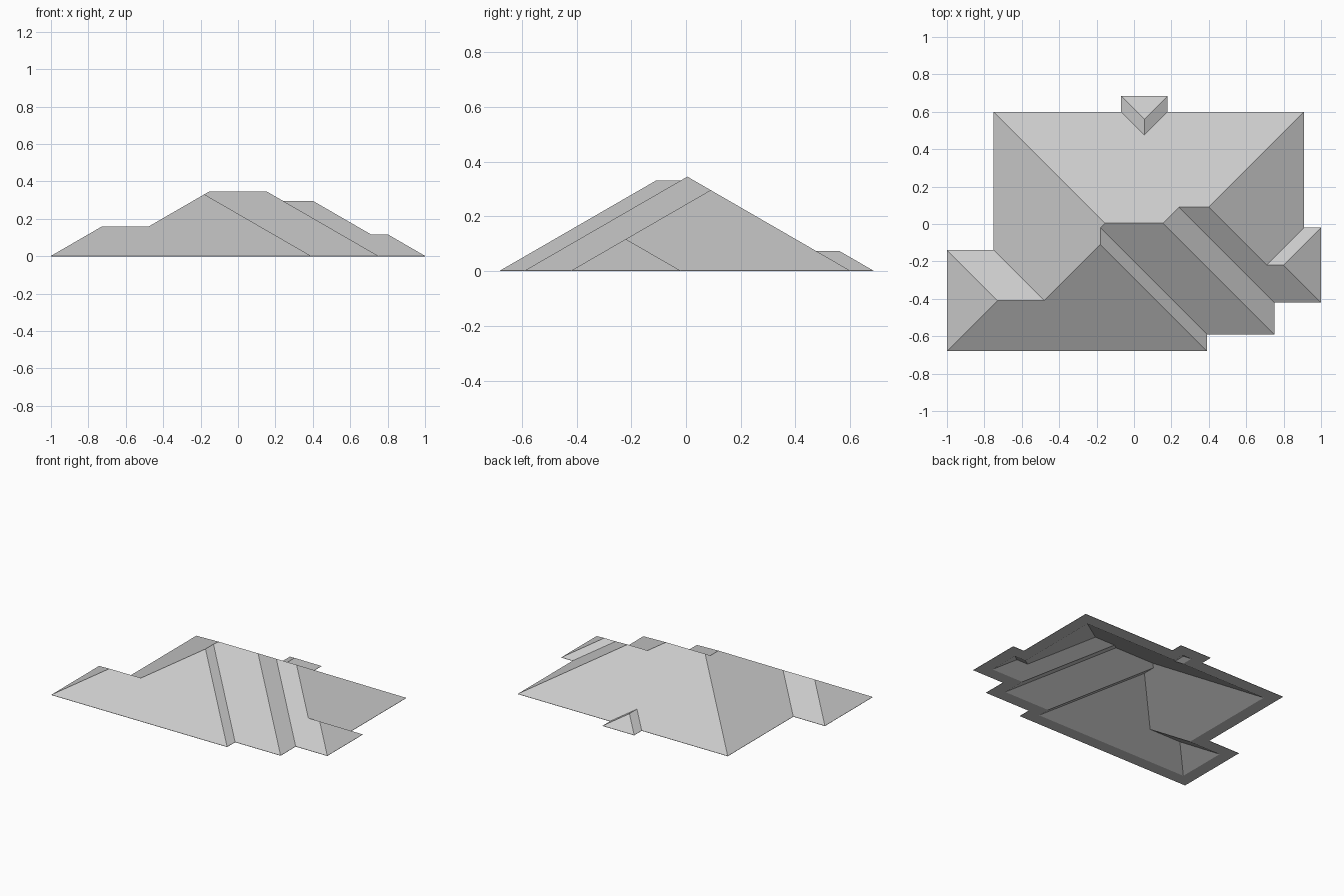
import bpy
import math
from mathutils import Vector

if "Cube" in bpy.data.objects:
    bpy.data.objects.remove(bpy.data.objects["Cube"])

PITCH = math.tan(math.radians(30))   # every slope has the same pitch
FASCIA = 0.002                       # thin vertical rim at the eaves
EAVE = 0.088                         # width of the flat soffit

# Eaves outline, anticlockwise from the front left corner
eaves = [(-1, -0.68), (0.39, -0.68), (0.39, -0.59), (0.75, -0.59),
         (0.75, -0.42), (1, -0.42), (1, -0.02), (0.91, -0.02),
         (0.91, 0.60), (0.18, 0.60), (0.18, 0.685), (-0.07, 0.685),
         (-0.07, 0.60), (-0.75, 0.60), (-0.75, -0.14), (-1, -0.14)]
N = len(eaves)

# Ridge points: x, y and horizontal run up from the eaves
ridges = [(-0.73, -0.41, 0.27), (-0.48, -0.41, 0.27),      # 16, 17 left wing
          (-0.18, -0.11, 0.57), (-0.18, -0.02, 0.57),      # 18, 19 front wing
          (-0.155, 0.005, 0.595), (0.155, 0.005, 0.595),   # 20, 21 main ridge
          (0.24, 0.09, 0.51), (0.40, 0.09, 0.51),          # 22, 23 right ridge
          (0.71, -0.22, 0.20), (0.80, -0.22, 0.20),        # 24, 25 right wing
          (0.055, 0.56, 0.125), (0.055, 0.475, 0.125)]     # 26, 27 back bay

# Slopes, each a flat polygon between eaves, hips, valleys and ridges
slopes = [(0, 1, 18, 17, 16), (1, 2, 19, 18), (2, 3, 21, 20, 19),
          (3, 4, 22, 21), (4, 5, 25, 24, 23, 22), (5, 6, 25),
          (6, 7, 24, 25), (7, 8, 23, 24),
          (8, 9, 27, 12, 13, 20, 21, 22, 23),
          (9, 10, 26, 27), (10, 11, 26), (11, 12, 27, 26),
          (13, 14, 17, 18, 19, 20), (14, 15, 16, 17), (15, 0, 16)]


def inset(i, width):
    """Move an outline corner inwards by the same width on both sides."""
    prev, here, nxt = (Vector(eaves[k % N]) for k in (i - 1, i, i + 1))
    a, b = (here - prev).normalized(), (nxt - here).normalized()
    return here + width * (Vector((-a.y, a.x)) + Vector((-b.y, b.x)))


# Outer skin, then the parallel inner skin, then the bottom rim
verts = [(x, y, FASCIA) for x, y in eaves]
verts += [(x, y, FASCIA + run * PITCH) for x, y, run in ridges]
M = len(verts)
verts += [(*inset(i, EAVE), 0) for i in range(N)]
verts += [(x, y, (run - EAVE) * PITCH) for x, y, run in ridges]
rim = len(verts)
verts += [(x, y, 0) for x, y in eaves]

faces = list(slopes)
faces += [tuple(M + k for k in reversed(f)) for f in slopes]
for i in range(N):
    j = (i + 1) % N
    faces.append((rim + i, rim + j, j, i))              # fascia
    faces.append((rim + j, rim + i, M + i, M + j))      # soffit

mesh = bpy.data.meshes.new("hip_roof")
mesh.from_pydata(verts, [], faces)
mesh.update()
roof = bpy.data.objects.new("hip_roof", mesh)
bpy.context.collection.objects.link(roof)

# Single light grey finish
grey = bpy.data.materials.new("light_grey")
grey.diffuse_color = (0.59, 0.59, 0.59, 1)
grey.use_nodes = True
grey.node_tree.nodes["Principled BSDF"].inputs["Base Color"].default_value = grey.diffuse_color
mesh.materials.append(grey)
